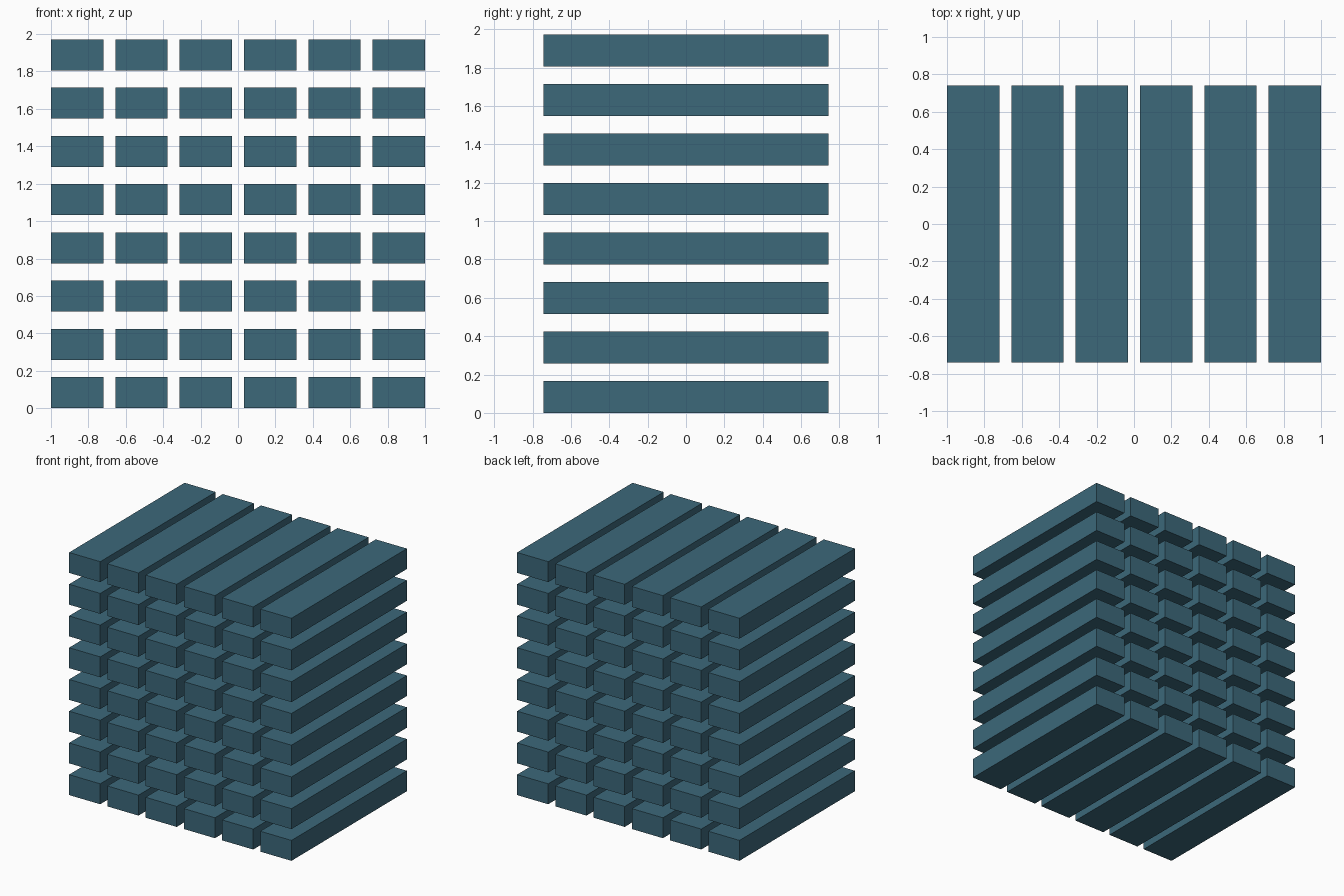
import bpy
import bmesh
from mathutils import Vector

if "Cube" in bpy.data.objects:
    bpy.data.objects.remove(bpy.data.objects["Cube"])

COLS, ROWS = 6, 8
BAR = Vector((0.28, 1.483, 0.166))   # width, length, height of one bar
STEP_X, STEP_Z = 0.344, 0.258        # spacing between bar centres

# Teal material
teal = bpy.data.materials.new("teal")
teal.diffuse_color = (0.045, 0.138, 0.195, 1)
teal.use_nodes = True
teal.node_tree.nodes["Principled BSDF"].inputs["Base Color"].default_value = teal.diffuse_color

# One bar mesh, shared by the whole stack
mesh = bpy.data.meshes.new("bar")
bm = bmesh.new()
bmesh.ops.create_cube(bm, size=1)
bmesh.ops.scale(bm, vec=BAR, verts=bm.verts)
bm.to_mesh(mesh)
bm.free()
mesh.materials.append(teal)

# Stack of separate bars: columns across x, layers up z
for row in range(ROWS):
    for col in range(COLS):
        bar = bpy.data.objects.new(f"bar_layer{row + 1}_column{col + 1}", mesh)
        bar.location = ((col - (COLS - 1) / 2) * STEP_X, 0, BAR.z / 2 + row * STEP_Z)
        bpy.context.collection.objects.link(bar)
